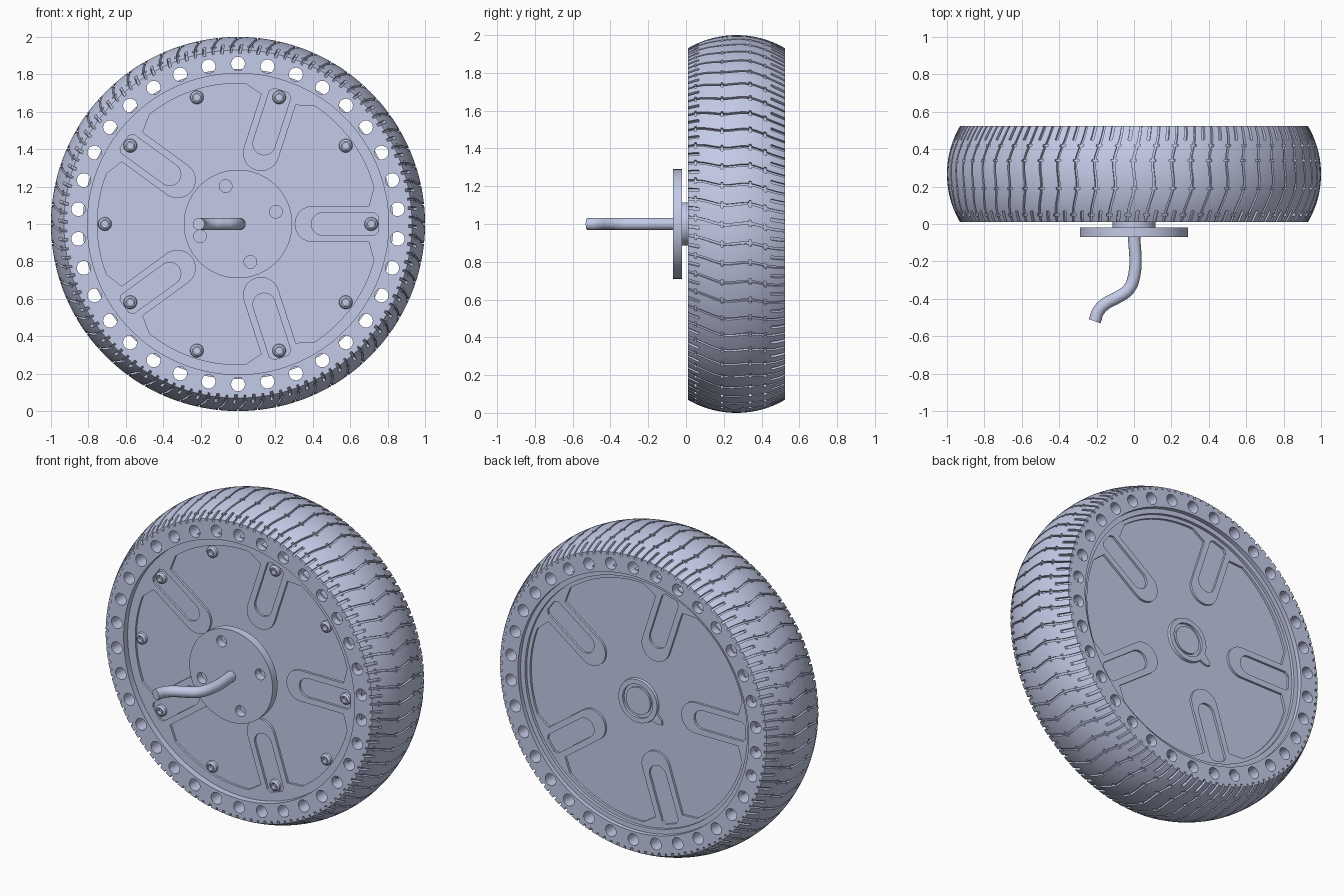
import bpy, bmesh
from math import sin, cos, pi, radians, sqrt, hypot, atan2

cube = bpy.data.objects.get("Cube")
if cube:
    bpy.data.objects.remove(cube, do_unlink=True)

mat = bpy.data.materials.new("blue_grey")
mat.use_nodes = True
COLOUR = (0.591, 0.638, 0.855, 1)
mat.diffuse_color = COLOUR
mat.node_tree.nodes["Principled BSDF"].inputs["Base Color"].default_value = COLOUR

FRONT, BACK, MID = 0.01, 0.525, 0.267   # tyre side planes and centre plane
HUB_FRONT, HUB_BACK = 0.05, 0.48        # hub faces
STEP = 0.014                            # depth of the pressed panels


def polar(r, a, y):
    return (r * cos(a), y, 1 + r * sin(a))


def add_object(name, bm):
    bmesh.ops.recalc_face_normals(bm, faces=bm.faces[:])
    mesh = bpy.data.meshes.new(name)
    bm.to_mesh(mesh)
    bm.free()
    mesh.materials.append(mat)
    obj = bpy.data.objects.new(name, mesh)
    bpy.context.collection.objects.link(obj)
    return obj


def activate(obj):
    bpy.ops.object.select_all(action='DESELECT')
    obj.select_set(True)
    bpy.context.view_layer.objects.active = obj


def smooth(obj):
    activate(obj)
    bpy.ops.object.shade_smooth_by_angle(angle=radians(30))


def cut(obj, cutter):
    cutter.hide_render = True
    mod = obj.modifiers.new("cut", 'BOOLEAN')
    mod.operation = 'DIFFERENCE'
    mod.solver = 'MANIFOLD'
    mod.object = cutter
    activate(obj)
    bpy.ops.object.modifier_apply(modifier=mod.name)
    bpy.data.objects.remove(cutter, do_unlink=True)


def circle(r, x=0, z=0, n=32):
    return [(x + r * cos(2 * pi * i / n), z + r * sin(2 * pi * i / n)) for i in range(n)]


def prisms(name, outlines, y0, y1):
    """Outlines in the wheel plane, extruded along y."""
    bm = bmesh.new()
    for pts in outlines:
        a = [bm.verts.new((x, y0, 1 + z)) for x, z in pts]
        b = [bm.verts.new((x, y1, 1 + z)) for x, z in pts]
        bm.faces.new(a)
        bm.faces.new(b[::-1])
        for i in range(len(pts)):
            bm.faces.new((a[i - 1], a[i], b[i], b[i - 1]))
    return add_object(name, bm)


def lathe(name, profile, n, centres=((0, 0),)):
    """Closed (radius, y) profile turned about the wheel axis."""
    bm = bmesh.new()
    for cx, cz in centres:
        rings = []
        for i in range(n):
            a = 2 * pi * i / n
            rings.append([bm.verts.new((cx + r * cos(a), y, 1 + cz + r * sin(a)))
                          for r, y in profile])
        for i in range(n):
            p, q = rings[i - 1], rings[i]
            for j in range(len(profile)):
                bm.faces.new((p[j - 1], p[j], q[j], q[j - 1]))
    return add_object(name, bm)


# Tyre: crowned ring
def crown(y):
    return 0.49 + sqrt(0.51 ** 2 - (y - MID) ** 2)


steps = [FRONT + (BACK - FRONT) * i / 24 for i in range(25)]
tyre = lathe("tyre", [(0.805, FRONT)] + [(crown(y), y) for y in steps] + [(0.805, BACK)], 240)


# Tread pattern
def sway(y):
    u = (y - MID) / 0.258
    return -0.015 * u - 0.025 * u ** 3 + 0.008 * sin(2 * pi * u)


def grooves(count, y0, y1, width, depth, stations, shift=0.0):
    bm = bmesh.new()
    for k in range(count):
        base = 2 * pi * (k + shift) / count
        rings = []
        for s in range(stations):
            y = y0 + (y1 - y0) * s / (stations - 1)
            r, a, h = crown(y), base + sway(y), width / 2
            rings.append([bm.verts.new(polar(r + d, a + t, y)) for d, t in
                          ((-depth, -h), (-depth, h), (0.03, h), (0.03, -h))])
        for p, q in zip(rings, rings[1:]):
            for j in range(4):
                bm.faces.new((p[j - 1], p[j], q[j], q[j - 1]))
        bm.faces.new(rings[0])
        bm.faces.new(rings[-1][::-1])
    return add_object("groove_cutter", bm)


PITCHES = 60
cut(tyre, grooves(PITCHES, -0.01, 0.545, 0.012, 0.015, 25))
cut(tyre, grooves(PITCHES, -0.01, 0.07, 0.017, 0.018, 5, 0.5))
cut(tyre, grooves(PITCHES, 0.45, 0.545, 0.017, 0.018, 5, 0.5))
for y in (0.05, 0.19, 0.34, 0.42):
    cut(tyre, grooves(PITCHES, y - 0.006, y + 0.006, 0.034, 0.015, 3))

# Ring of cushioning holes through the tyre
HOLES = 34
ring = [circle(0.037, 0.857 * sin(2 * pi * i / HOLES), 0.857 * cos(2 * pi * i / HOLES), 24)
        for i in range(HOLES)]
cut(tyre, prisms("hole_cutter", ring, -0.1, 0.7))
smooth(tyre)

# Hub drum with pressed panels and slots
hub = prisms("hub", [circle(0.83, n=160)], HUB_FRONT, HUB_BACK)


def turned(pts, a):
    return [(x * cos(a) - z * sin(a), x * sin(a) + z * cos(a)) for x, z in pts]


def u_end(cx, r):
    return [(cx + r * cos(t), r * sin(t)) for t in (-pi / 2 - pi * i / 16 for i in range(17))]


SPOKES = [2 * pi * k / 5 for k in range(5)]
sector = [(0.70, -0.097)] + u_end(0.40, 0.097) + [(0.70, 0.097)]
sector += [(0.752 * cos(radians(d)), 0.752 * sin(radians(d))) for d in range(15, 58, 2)]
panel = [p for a in SPOKES for p in turned(sector, a)]
slot = u_end(0.452, 0.06) + [(0.73, 0.06), (0.75, 0.04), (0.75, -0.04), (0.73, -0.06)]
slots = [turned(slot, a) for a in SPOKES]


def flipped(outlines):
    return [[(-x, z) for x, z in pts] for pts in outlines]


for shapes in ([panel], slots):
    cut(hub, prisms("panel_cutter", shapes, -0.1, HUB_FRONT + STEP))
    cut(hub, prisms("panel_cutter", flipped(shapes), HUB_BACK - STEP, 0.7))
smooth(hub)

# Stepped lip around the back of the hub
smooth(lathe("back_lip", [(0.775, HUB_BACK - 0.01), (0.775, HUB_BACK + 0.018),
                          (0.81, HUB_BACK + 0.018), (0.81, HUB_BACK - 0.01)], 160))

# Cover screws with open sockets
FLOOR = HUB_FRONT + STEP
spots = [(0.712 * cos(pi * i / 5), 0.712 * sin(pi * i / 5)) for i in range(10)]
smooth(lathe("cover_screws", [(0.017, FLOOR + 0.005), (0.017, FLOOR - 0.024), (0.024, FLOOR - 0.024),
                              (0.034, FLOOR - 0.014), (0.037, FLOOR + 0.005)], 24, spots))

# Back bearing cap and its small tab
PLATE = HUB_BACK - STEP
smooth(lathe("back_bearing_ring", [(0.105, PLATE - 0.01), (0.105, PLATE + 0.016),
                                   (0.135, PLATE + 0.016), (0.14, PLATE - 0.01)], 64))
smooth(prisms("back_bearing_cap", [circle(0.085, n=64)], PLATE - 0.01, PLATE + 0.012))
tab = [(0.12, 0.035), (0.12, -0.035), (0.18, -0.02), (0.20, 0.0), (0.18, 0.02)]
smooth(prisms("back_tab", [turned(tab, atan2(-0.11, -0.17))], PLATE - 0.01, PLATE + 0.012))

# Front boss and mounting flange
smooth(prisms("front_boss", [circle(0.115, n=64)], -0.04, FLOOR + 0.01))
flange = prisms("mounting_flange", [circle(0.29, n=96)], -0.07, -0.02)
bolts = [circle(0.034, 0.213 * cos(radians(a)), 0.213 * sin(radians(a)))
         for a in (18, 108, 198, 288)]
cut(flange, prisms("bolt_cutter", bolts, -0.2, -0.0))
smooth(flange)

# Bent axle rod
curve = bpy.data.curves.new("axle_rod", 'CURVE')
curve.dimensions = '3D'
curve.bevel_depth = 0.033
curve.bevel_resolution = 6
curve.use_fill_caps = True
path = [(0, -0.04), (0, -0.28), (-0.03, -0.35), (-0.09, -0.393),
        (-0.15, -0.425), (-0.19, -0.465), (-0.21, -0.52)]
spline = curve.splines.new('BEZIER')
spline.bezier_points.add(len(path) - 1)
for bp, (x, y) in zip(spline.bezier_points, path):
    bp.co = (x, y, 1)
    bp.handle_left_type = bp.handle_right_type = 'AUTO'
curve.materials.append(mat)
rod = bpy.data.objects.new("axle_rod", curve)
bpy.context.collection.objects.link(rod)
activate(rod)
bpy.ops.object.convert(target='MESH')
smooth(bpy.context.object)
